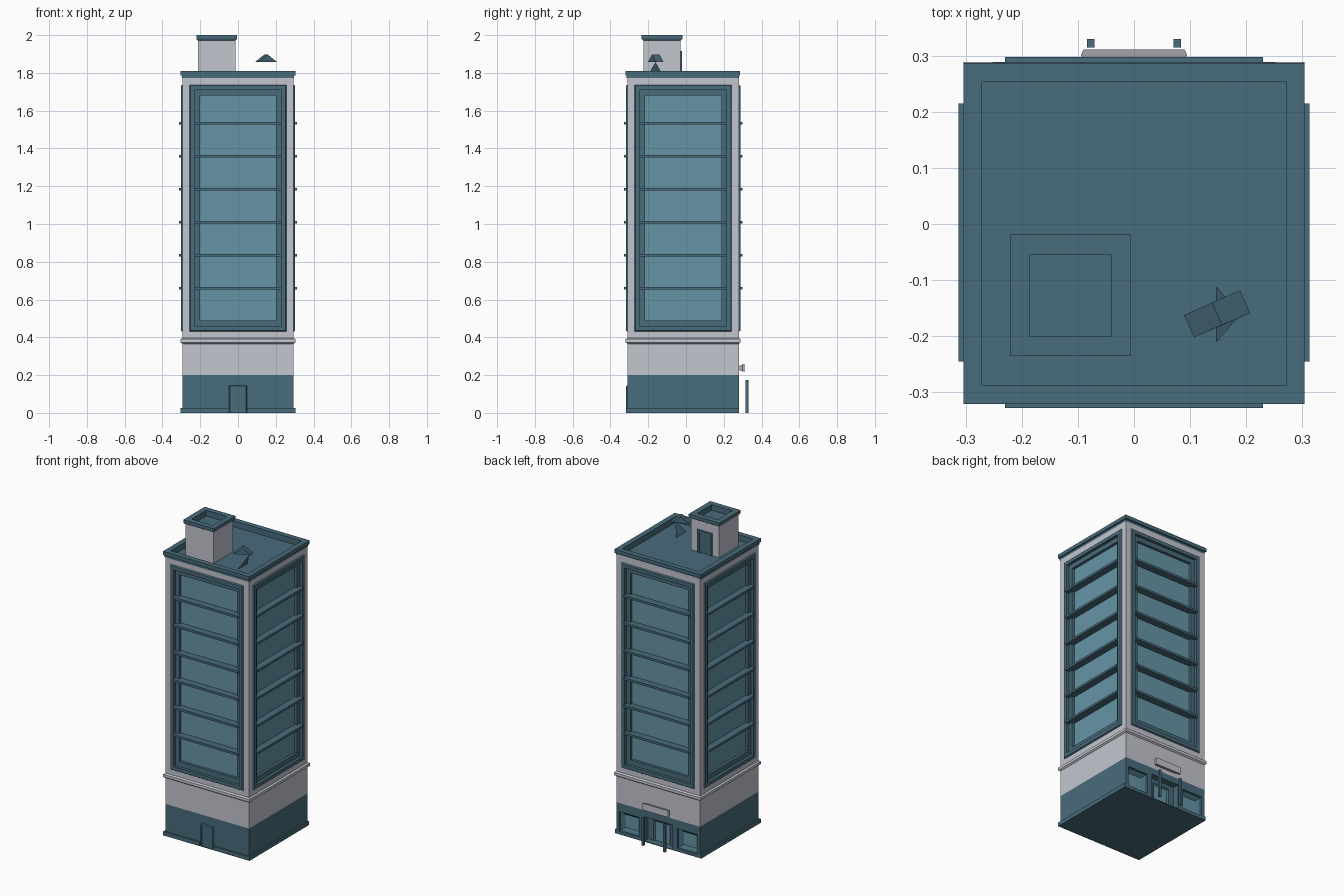
import bpy, math

CY = -0.015   # tower centre in y
H = 0.295     # tower half width


def material(name, rgb):
    m = bpy.data.materials.new(name)
    m.diffuse_color = (*rgb, 1)
    return m


TEAL = material("dark teal", (0.066, 0.150, 0.200))
GLASS = material("window blue", (0.133, 0.296, 0.381))
GREY = material("pale grey", (0.552, 0.565, 0.631))
MATS = [TEAL, GLASS, GREY]


def make(name, verts, faces, ids):
    me = bpy.data.meshes.new(name)
    me.from_pydata(verts, [], faces)
    for m in MATS:
        me.materials.append(m)
    for p, i in zip(me.polygons, ids):
        p.material_index = i
    ob = bpy.data.objects.new(name, me)
    bpy.context.collection.objects.link(ob)
    return ob


def skin(name, rings, ids, cap=True):
    """Join four-point rings; ids gives one colour per band, then the cap."""
    verts = [p for r in rings for p in r]
    faces, cols = [], []
    for b in range(len(rings) - 1):
        for i in range(4):
            j = (i + 1) % 4
            faces.append((b * 4 + i, b * 4 + j, b * 4 + 4 + j, b * 4 + 4 + i))
            cols.append(ids[b])
    if cap:
        n = len(verts)
        faces.append((n - 4, n - 3, n - 2, n - 1))
        cols.append(ids[-1])
    return make(name, verts, faces, cols)


def facade(name, k, rings, ids, c=(0, CY)):
    """Rings (u0, u1, z0, z1, depth) on side k: front, right, back, left."""
    co, si = round(math.cos(k * math.pi / 2)), round(math.sin(k * math.pi / 2))

    def place(u, z, d):
        return (c[0] + u * co + d * si, c[1] + u * si - d * co, z)
    return skin(name, [[place(a, z0, d), place(b, z0, d), place(b, z1, d), place(a, z1, d)]
                       for a, b, z0, z1, d in rings], ids)


def stack(name, c, rings, ids):
    """Square rings (half width, z) stacked upwards."""
    return skin(name, [[(c[0] + sx * h, c[1] + sy * h, z)
                        for sx, sy in ((-1, -1), (1, -1), (1, 1), (-1, 1))]
                       for h, z in rings], ids)


def box(name, x0, x1, y0, y1, z0, z1, col):
    v = [(x, y, z) for z in (z0, z1) for x, y in ((x0, y0), (x1, y0), (x1, y1), (x0, y1))]
    f = [(3, 2, 1, 0), (4, 5, 6, 7), (0, 1, 5, 4), (1, 2, 6, 5), (2, 3, 7, 6), (3, 0, 4, 7)]
    return make(name, v, f, [col] * 6)


# Four upper facades: grey wall, stepped teal frame, recessed glass, floor ledges
for k, side in enumerate(("front", "right", "back", "left")):
    facade(side + "_window_wall", k, [
        (-H, H, 0.38, 1.78, H),
        (-0.257, 0.257, 0.43, 1.737, H),
        (-0.252, 0.252, 0.435, 1.732, 0.303),
        (-0.23, 0.23, 0.457, 1.71, 0.303),
        (-0.23, 0.23, 0.457, 1.71, 0.285),
        (-0.202, 0.202, 0.49, 1.68, 0.285),
        (-0.202, 0.202, 0.49, 1.68, 0.268)], [2, 0, 0, 0, 0, 0, 1])
    for i in range(6):
        z = 0.66 + i * 0.1748
        facade(f"{side}_ledge_{i + 1}", k, [
            (-0.23, 0.23, z - 0.007, z + 0.007, 0.266),
            (-0.23, 0.23, z - 0.007, z + 0.007, 0.313)], [0, 0])
    # Grey storey and, except at the back, plain teal base
    facade(side + "_grey_storey", k, [(-H, H, 0.2, 0.38, H)], [2])
    if k != 2:
        facade(side + "_base_wall", k, [(-H, H, 0, 0.2, H)], [0])

# Underside and belt course
make("underside", [(-H, CY - H, 0), (-H, CY + H, 0), (H, CY + H, 0), (H, CY - H, 0)],
     [(0, 1, 2, 3)], [0])
stack("belt_course", (0, CY), [(H, 0.366), (0.304, 0.373), (0.304, 0.39), (H, 0.397)], [2] * 4)

# Plinth strips, open at the front door
for s in (-1, 1):
    a, b = sorted((s * 0.048, s * 0.304))
    box("front_plinth", a, b, CY - 0.303, CY - 0.29, 0, 0.025, 0)
    a, b = sorted((s * 0.29, s * 0.304))
    box("side_plinth", a, b, CY - 0.303, CY + H, 0, 0.025, 0)

# Front service door
facade("front_door", 0, [
    (-0.048, 0.048, 0, 0.145, H), (-0.043, 0.043, 0, 0.142, 0.303),
    (-0.034, 0.034, 0, 0.132, 0.303), (-0.034, 0.034, 0, 0.132, 0.297)], [0] * 4)

# Back base: two shop windows around a recessed entrance
for name, a, b in (("left", -H, -0.115), ("right", 0.115, H)):
    facade(name + "_shop_window", 2, [
        (a, b, 0, 0.2, H), (a + 0.02, b - 0.02, 0.02, 0.145, H),
        (a + 0.02, b - 0.02, 0.02, 0.145, 0.282),
        (a + 0.045, b - 0.045, 0.04, 0.122, 0.265)], [0, 0, 0, 1])
facade("entrance", 2, [
    (-0.115, 0.115, 0, 0.2, H), (-0.098, 0.098, 0.004, 0.16, H),
    (-0.098, 0.098, 0.004, 0.16, 0.255), (-0.06, 0.06, 0.004, 0.135, 0.255),
    (-0.05, 0.05, 0.004, 0.127, 0.248)], [0, 0, 0, 0, 1])
for x in (-0.077, 0.077):
    box("entrance_post", x - 0.007, x + 0.007, 0.315, 0.33, 0, 0.175, 0)
facade("entrance_panel", 2, [
    (-0.07, 0.07, 0.227, 0.248, H), (-0.095, 0.095, 0.22, 0.256, 0.315),
    (-0.09, 0.09, 0.217, 0.26, 0.326)], [2] * 3)

# Cornice with sunken roof
stack("cornice_and_roof", (0, CY - 0.002), [
    (H + 0.002, 1.772), (H + 0.002, 1.785), (0.304, 1.787), (0.304, 1.81),
    (0.271, 1.81), (0.271, 1.773)], [0] * 6)

# Roof stair house with door
C = (-0.113, -0.127)
stack("stair_house", C, [(0.099, 1.772), (0.099, 1.972), (0.104, 1.975), (0.108, 1.982),
                         (0.108, 2.0), (0.073, 2.0), (0.073, 1.965)], [2, 0, 0, 0, 0, 0, 0])
facade("stair_house_door", 2, [
    (-0.053, 0.053, 1.773, 1.917, 0.099), (-0.05, 0.05, 1.773, 1.914, 0.106),
    (-0.036, 0.036, 1.773, 1.9, 0.106), (-0.036, 0.036, 1.773, 1.9, 0.1)], [0] * 4, C)

# Roof vent: folded cap on a leaning triangular stand
make("vent_cap", [(0.089, -0.1625, 1.857), (0.107, -0.202, 1.857), (0.207, -0.159, 1.857),
                  (0.189, -0.118, 1.857), (0.139, -0.14, 1.897), (0.157, -0.18, 1.897)],
     [(0, 1, 5, 4), (2, 3, 4, 5), (1, 2, 5), (3, 0, 4), (0, 3, 2, 1)], [0] * 5)
make("vent_stand", [(0.147, -0.21, 1.773), (0.147, -0.112, 1.773), (0.19, -0.162, 1.857)],
     [(0, 1, 2)], [0])
